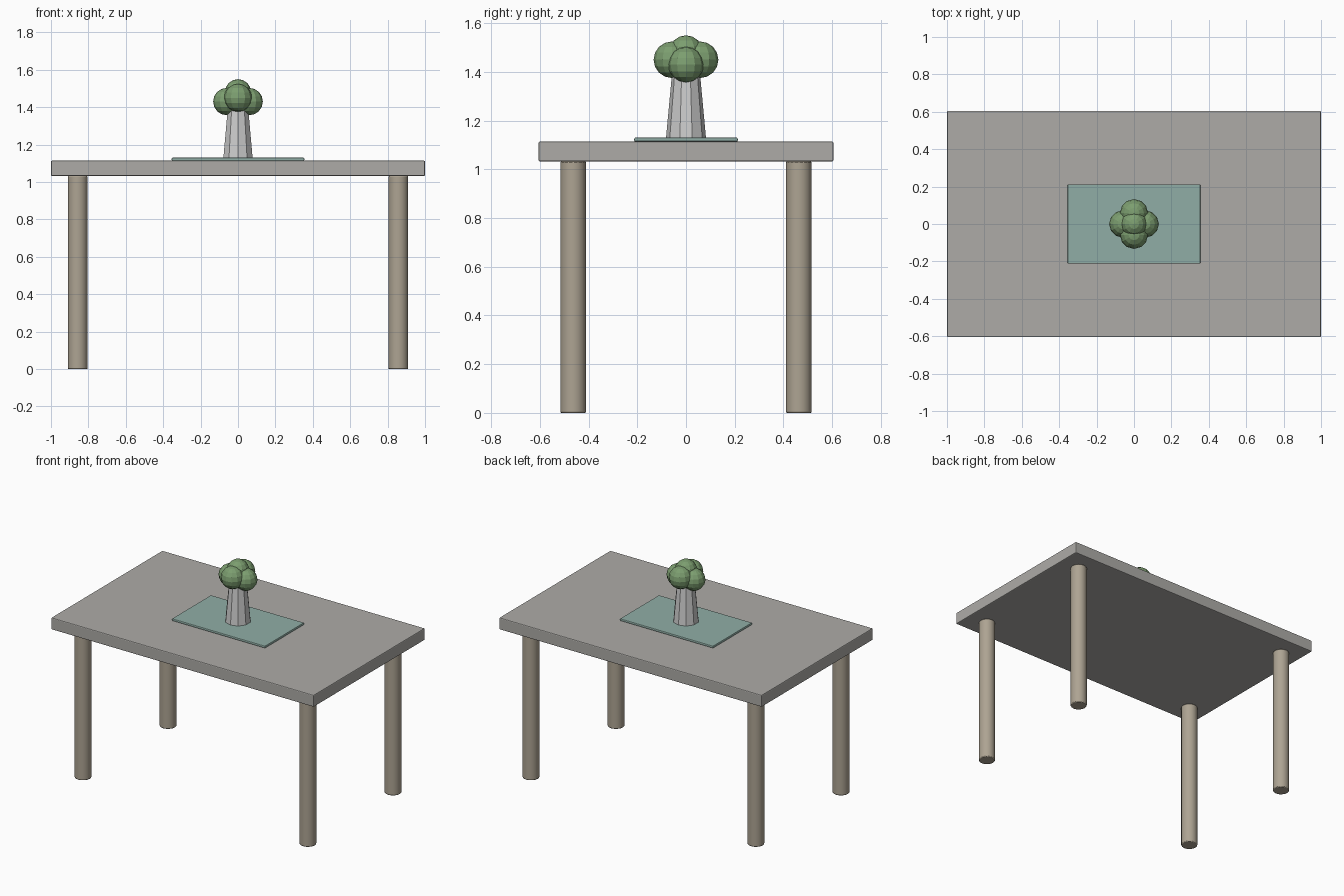
import bpy
from math import radians

if "Cube" in bpy.data.objects:
    bpy.data.objects.remove(bpy.data.objects["Cube"])


def material(name, rgb):
    m = bpy.data.materials.new(name)
    m.diffuse_color = (*rgb, 1)
    m.use_nodes = True
    m.node_tree.nodes["Principled BSDF"].inputs["Base Color"].default_value = m.diffuse_color
    return m


tan = material("tan", (0.42, 0.37, 0.29))
warm_grey = material("warm_grey", (0.42, 0.41, 0.39))
teal = material("teal", (0.28, 0.42, 0.38))
green = material("green", (0.20, 0.34, 0.16))


def finish(name, mat=None, bevel=0):
    ob = bpy.context.object
    ob.name = name
    if mat:
        ob.data.materials.append(mat)
    if bevel:
        b = ob.modifiers.new("bevel", 'BEVEL')
        b.width = bevel
        b.segments = 2
        b.limit_method = 'ANGLE'
        b.angle_limit = radians(50)
    return ob


def slab(name, sx, sy, z0, z1, mat, bevel):
    bpy.ops.mesh.primitive_cube_add(size=1, location=(0, 0, (z0 + z1) / 2))
    ob = bpy.context.object
    ob.scale = (sx, sy, z1 - z0)
    bpy.ops.object.transform_apply(location=False, rotation=False, scale=True)
    finish(name, mat, bevel)


# table top and the thin mat on it
slab("table_top", 2.0, 1.21, 1.032, 1.114, warm_grey, 0.006)
slab("mat", 0.71, 0.425, 1.114, 1.13, teal, 0.005)

# four round legs
for xn, x in (("left", -0.857), ("right", 0.857)):
    for yn, y in (("front", -0.463), ("back", 0.463)):
        bpy.ops.mesh.primitive_cylinder_add(vertices=16, radius=0.053, depth=1.032,
                                            location=(x, y, 0.516))
        finish(f"{yn}_{xn}_leg", tan, 0.005)
        bpy.ops.object.shade_smooth_by_angle(angle=radians(30))

# tapered, faceted trunk
bpy.ops.mesh.primitive_cone_add(vertices=10, radius1=0.082, radius2=0.055, depth=0.29,
                                location=(0, 0, 1.13 + 0.145))
finish("trunk")

# crown of five faceted balls
balls = {
    "top": (0, 0, 1.48, 0.07),
    "left": (-0.06, 0, 1.43, 0.073),
    "right": (0.06, 0, 1.43, 0.073),
    "front": (0, -0.058, 1.45, 0.075),
    "back": (0, 0.058, 1.45, 0.075),
}
for name, (x, y, z, r) in balls.items():
    bpy.ops.mesh.primitive_uv_sphere_add(segments=12, ring_count=8, radius=r,
                                         location=(x, y, z))
    finish(f"{name}_foliage", green)
